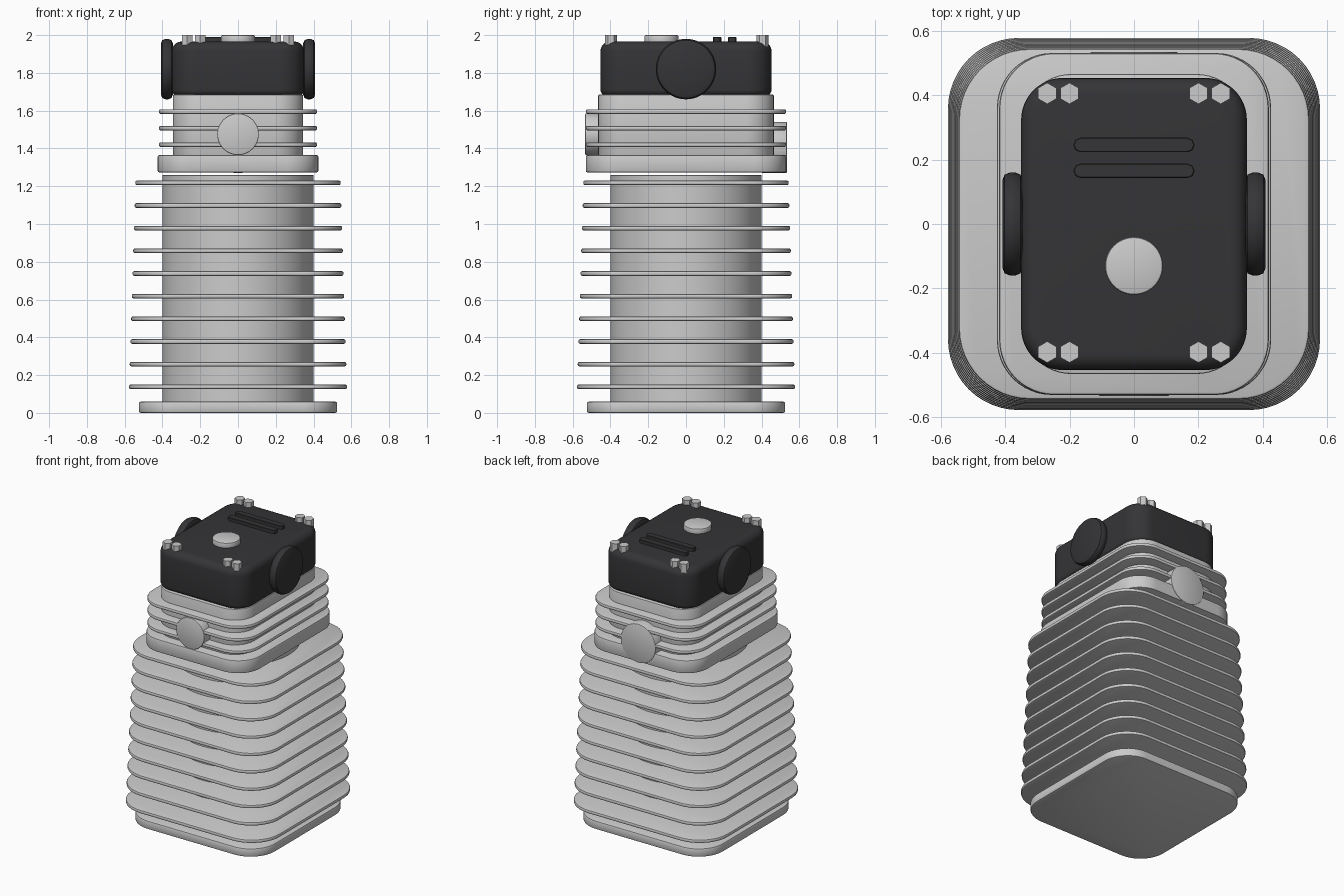
import bpy, bmesh
from math import sin, cos, pi, radians
from mathutils import Matrix

if "Cube" in bpy.data.objects:
    bpy.data.objects.remove(bpy.data.objects["Cube"])

black = bpy.data.materials.new("black_paint")
black.diffuse_color = (0.035, 0.035, 0.038, 1)
black.use_nodes = True
black.node_tree.nodes["Principled BSDF"].inputs["Base Color"].default_value = black.diffuse_color


def finish(name, bm, mat=None, angle=35):
    bmesh.ops.remove_doubles(bm, verts=bm.verts, dist=1e-5)
    bmesh.ops.recalc_face_normals(bm, faces=bm.faces)
    me = bpy.data.meshes.new(name)
    bm.to_mesh(me)
    bm.free()
    ob = bpy.data.objects.new(name, me)
    bpy.context.collection.objects.link(ob)
    if mat:
        me.materials.append(mat)
    bpy.ops.object.select_all(action='DESELECT')
    ob.select_set(True)
    bpy.context.view_layer.objects.active = ob
    bpy.ops.object.shade_smooth_by_angle(angle=radians(angle))
    return ob


def slab(name, hx, hy, r, z0, z1, bevel=0.006, steps=2, mat=None, segs=12, bottom=None, xf=None):
    """Rounded rectangle (or disc when r = hx = hy) with rounded rims."""
    bb = bevel if bottom is None else bottom
    t = [i / steps * pi / 2 for i in range(steps + 1)]
    levels = [(bb * (1 - sin(a)), z0 + bb * (1 - cos(a))) for a in t]
    levels += [(bevel * (1 - sin(a)), z1 - bevel * (1 - cos(a))) for a in reversed(t)]
    bm = bmesh.new()
    rings = []
    for d, z in levels:
        ring = []
        for q, (sx, sy) in enumerate([(1, 1), (-1, 1), (-1, -1), (1, -1)]):
            for i in range(segs + 1):
                a = (q + i / segs) * pi / 2
                ring.append(bm.verts.new((sx * (hx - r) + (r - d) * cos(a),
                                          sy * (hy - r) + (r - d) * sin(a), z)))
        rings.append(ring)
    n = len(rings[0])
    for lo, hi in zip(rings, rings[1:]):
        for i in range(n):
            j = (i + 1) % n
            bm.faces.new((lo[i], lo[j], hi[j], hi[i]))
    bm.faces.new(rings[0][::-1])
    bm.faces.new(rings[-1])
    if xf:
        bm.transform(xf)
    return finish(name, bm, mat)


def disc(name, r, z0, z1, loc=(0, 0, 0), rot=None, **kw):
    xf = Matrix.Translation(loc) @ (rot or Matrix.Identity(4))
    return slab(name, r, r, r, z0, z1, xf=xf, **kw)


# Cylinder barrel with tapering stack of cooling fins
slab("base_flange", 0.525, 0.525, 0.19, 0.0, 0.06, 0.01)
disc("barrel", 0.4, 0.05, 1.26, bevel=0.002, steps=1, segs=16)
for i in range(10):
    h = 0.577 - 0.0037 * i
    z = 0.138 + 0.12 * i
    slab(f"barrel_fin_{i + 1}", h, h, 0.22, z - 0.0125, z + 0.0125, 0.009)

# Cylinder head with its fins
slab("head_plate", 0.425, 0.53, 0.17, 1.273, 1.365, 0.008)
slab("head_body", 0.345, 0.465, 0.15, 1.36, 1.685, 0.006)
for i in range(3):
    z = 1.42 + 0.0875 * i
    slab(f"head_fin_{i + 1}", 0.418, 0.53, 0.17, z - 0.0125, z + 0.0125, 0.009)

# Intake and exhaust ports
to_front = Matrix.Rotation(pi / 2, 4, 'X')
to_back = Matrix.Rotation(-pi / 2, 4, 'X')
disc("front_port", 0.11, 0.40, 0.534, (0, 0, 1.475), to_front, bevel=0.006)
disc("rear_port", 0.136, 0.40, 0.534, (0, 0, 1.405), to_back, bevel=0.006)

# Black rocker cover with round side covers
slab("rocker_cover", 0.35, 0.453, 0.13, 1.68, 1.966, 0.05, 5, black, bottom=0.03)
for s, side in ((-1, "left"), (1, "right")):
    disc(f"{side}_side_cover", 0.16, 0.345, 0.408, (0, 0, 1.82),
         Matrix.Rotation(s * pi / 2, 4, 'Y'), bevel=0.024, steps=2, mat=black)

# Filler cap and raised ribs
disc("filler_cap", 0.09, 1.95, 2.0, (0, -0.13, 0), bevel=0.008)
for i, y in enumerate((0.165, 0.245)):
    slab(f"cover_rib_{i + 1}", 0.188, 0.0225, 0.022, 1.95, 1.99, 0.003, 1, black, segs=2,
         xf=Matrix.Translation((0, y, 0)))

# Hexagonal bolts, in pairs at each corner
for y in (-0.397, 0.405):
    for x in (-0.269, -0.2, 0.2, 0.269):
        bm = bmesh.new()
        bmesh.ops.create_cone(bm, cap_ends=True, segments=6, radius1=0.033, radius2=0.033, depth=0.06,
                              matrix=Matrix.Translation((x, y, 1.97)))
        finish("cover_bolt", bm, angle=20)
